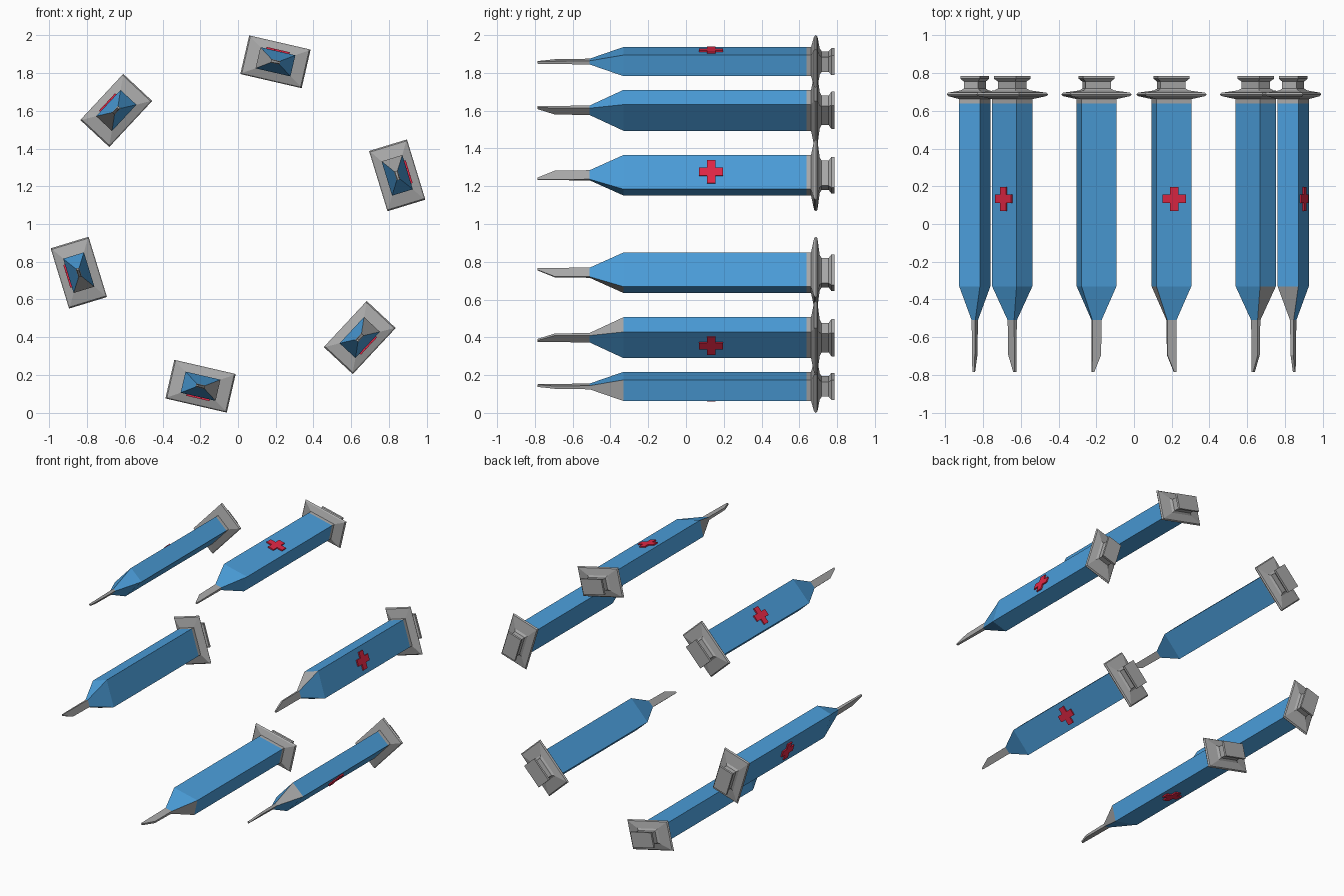
import bpy, bmesh, math
from mathutils import Matrix

if "Cube" in bpy.data.objects:
    bpy.data.objects.remove(bpy.data.objects["Cube"])

def material(name, rgb):
    m = bpy.data.materials.new(name)
    m.diffuse_color = (*rgb, 1)
    m.use_nodes = True
    m.node_tree.nodes["Principled BSDF"].inputs["Base Color"].default_value = m.diffuse_color
    return m

BLUE = material("blue", (0.07, 0.34, 0.70))
RED = material("red", (0.75, 0.02, 0.06))
GREY = material("grey", (0.4, 0.4, 0.4))

def make(name, bm, mats, place):
    bmesh.ops.recalc_face_normals(bm, faces=bm.faces)
    me = bpy.data.meshes.new(name)
    bm.to_mesh(me)
    bm.free()
    for m in mats:
        me.materials.append(m)
    ob = bpy.data.objects.new(name, me)
    ob.matrix_world = place
    bpy.context.collection.objects.link(ob)

def loft(sections, grey_side=None):
    """Join rectangles (y, x0, x1, height) along y; one side of a span may be grey."""
    bm = bmesh.new()
    rings = [[bm.verts.new((x, y, z)) for x, z in
              ((x0, -h / 2), (x1, -h / 2), (x1, h / 2), (x0, h / 2))]
             for y, x0, x1, h in sections]
    for s, (a, b) in enumerate(zip(rings, rings[1:])):
        for i in range(4):
            j = (i + 1) % 4
            f = bm.faces.new((a[i], a[j], b[j], b[i]))
            if grey_side == (s, i):
                f.material_index = 1
    bm.faces.new(rings[0])
    bm.faces.new(rings[-1])
    return bm

def centred(*rows):
    return [(y, -w / 2, w / 2, h) for y, w, h in rows]

def cross(size, bar, z0, z1, y):
    a, b = size / 2, bar / 2
    pts = [(b, a), (b, b), (a, b), (a, -b), (b, -b), (b, -a),
           (-b, -a), (-b, -b), (-a, -b), (-a, b), (-b, b), (-b, a)]
    bm = bmesh.new()
    f = bm.faces.new([bm.verts.new((px, y + py, z0)) for px, py in pts])
    top = bmesh.ops.extrude_face_region(bm, geom=[f])["geom"]
    bmesh.ops.translate(bm, vec=(0, 0, z1 - z0),
                        verts=[g for g in top if isinstance(g, bmesh.types.BMVert)])
    return bm

W, H, R = 0.19, 0.115, 0.8825

# Six syringes in a ring, each with its cross facing outward
for k in range(6):
    t = math.radians(77 + 60 * k)
    c, s = math.cos(t), math.sin(t)
    place = Matrix(((s, 0, c, R * c), (0, 1, 0, 0), (-c, 0, s, 1 + R * s), (0, 0, 0, 1)))
    # blue barrel with tapered nose, one nose side left grey
    make(f"barrel_{k}", loft(centred((-0.51, 0.05, 0.02), (-0.33, W, H), (0.638, W, H)),
                             (0, 3)), [BLUE, GREY], place)
    # grey collar, finger flange and plunger
    make(f"flange_plunger_{k}", loft(centred(
        (0.638, W, H), (0.662, W, H), (0.678, 0.32, 0.197), (0.687, 0.334, 0.21),
        (0.696, 0.32, 0.197), (0.708, 0.165, 0.105), (0.718, 0.137, 0.08),
        (0.755, 0.137, 0.08), (0.770, 0.17, 0.107), (0.785, 0.17, 0.107))), [GREY], place)
    # needle with slanted tip
    make(f"needle_{k}", loft([(-0.785, 0.014, 0.025, 0.012), (-0.695, -0.023, 0.025, 0.015),
                              (-0.51, -0.025, 0.025, 0.02)]), [GREY], place)
    # raised red cross
    make(f"cross_{k}", cross(0.126, 0.045, H / 2 - 0.005, H / 2 + 0.009, 0.133), [RED], place)
